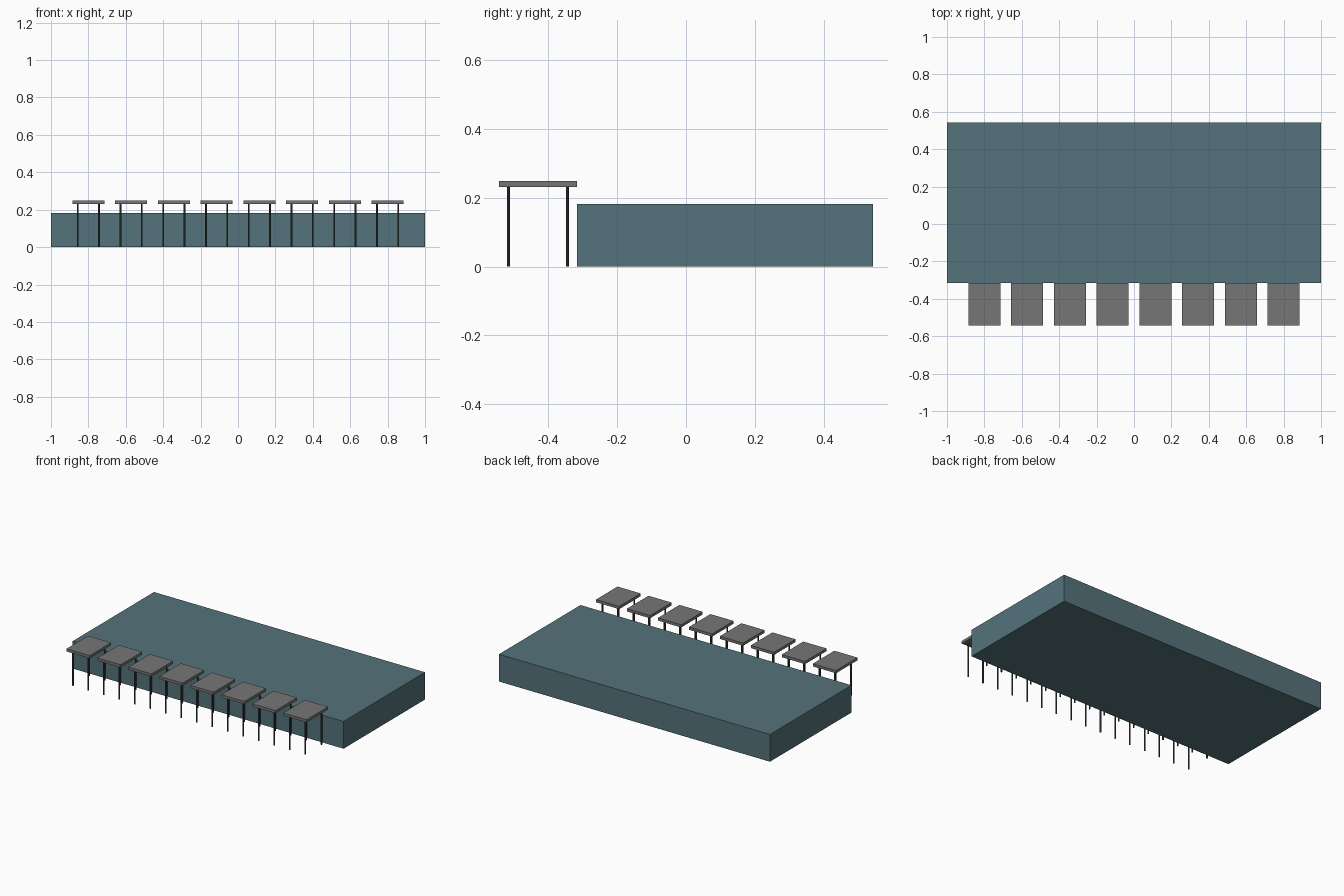
import bpy

if "Cube" in bpy.data.objects:
    bpy.data.objects.remove(bpy.data.objects["Cube"])

def material(name, rgb):
    m = bpy.data.materials.new(name)
    m.diffuse_color = (*rgb, 1)
    m.use_nodes = True
    m.node_tree.nodes["Principled BSDF"].inputs["Base Color"].default_value = m.diffuse_color
    return m

TEAL = material("teal", (0.09, 0.17, 0.20))
GREY = material("grey", (0.18, 0.18, 0.18))
DARK = material("dark_metal", (0.05, 0.06, 0.065))

def box(name, lo, hi, mat):
    centre = [(a + b) / 2 for a, b in zip(lo, hi)]
    bpy.ops.mesh.primitive_cube_add(size=1, location=centre)
    ob = bpy.context.object
    ob.name = name
    ob.scale = [b - a for a, b in zip(lo, hi)]
    ob.data.materials.append(mat)

def leg(name, x, y, height, mat):
    bpy.ops.mesh.primitive_cylinder_add(vertices=8, radius=0.0048, depth=height,
                                        location=(x, y, height / 2))
    ob = bpy.context.object
    ob.name = name
    ob.data.materials.append(mat)

# Main block
box("main_block", (-1, -0.316, 0), (1, 0.543, 0.182), TEAL)

# Row of eight flat canopies, each on four thin legs
COUNT, CY, HALF_X, HALF_Y = 8, -0.4295, 0.0857, 0.1135
UNDERSIDE, TOP = 0.231, 0.249
for i in range(COUNT):
    cx = -0.8 + i * 1.6 / (COUNT - 1)
    box(f"canopy_{i + 1}", (cx - HALF_X, CY - HALF_Y, UNDERSIDE),
        (cx + HALF_X, CY + HALF_Y, TOP), GREY)
    for sx, side in ((-1, "left"), (1, "right")):
        for sy, end in ((-1, "front"), (1, "back")):
            leg(f"{end}_{side}_leg_{i + 1}", cx + sx * 0.057, CY + sy * 0.0857,
                UNDERSIDE, DARK)
